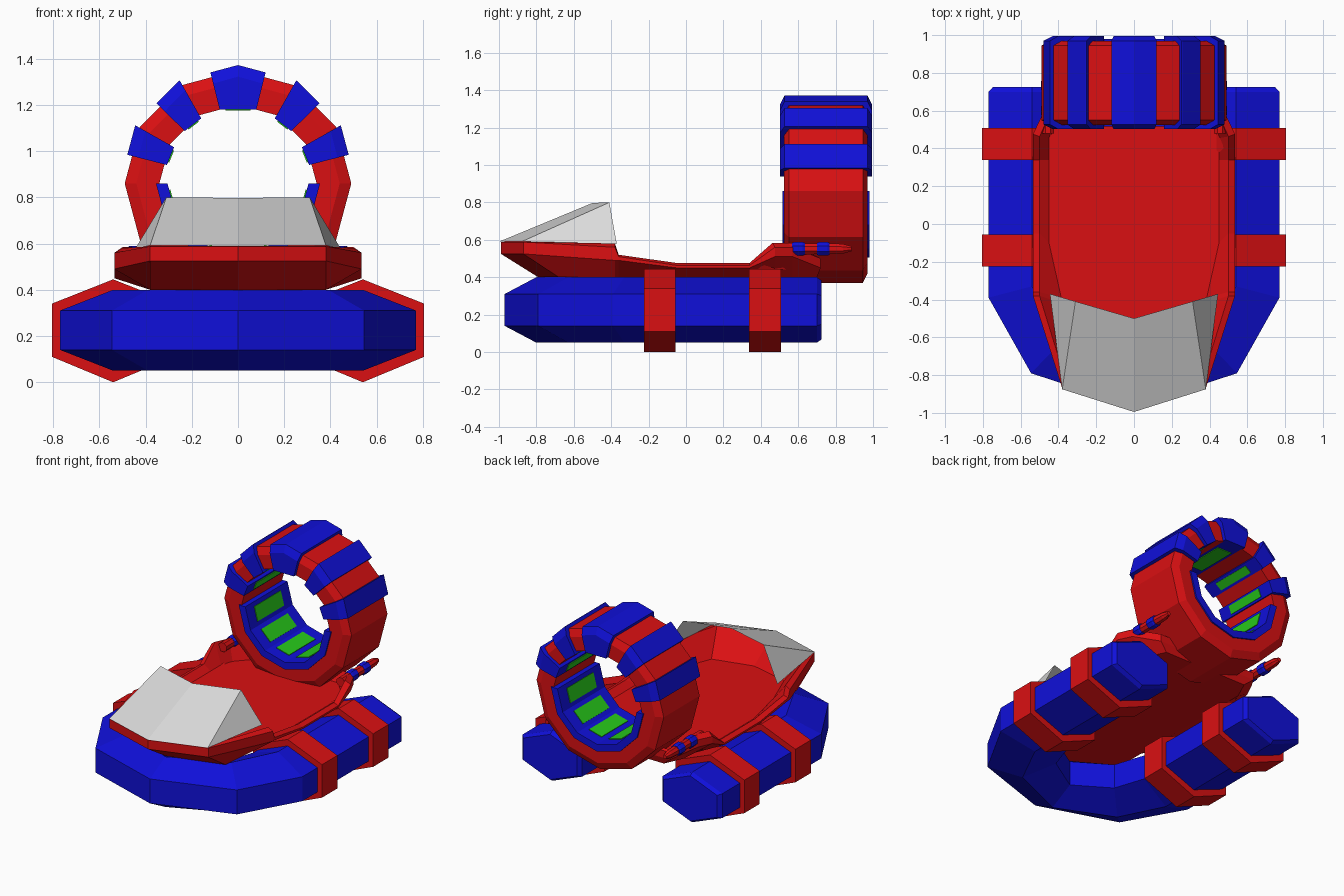
import bpy, bmesh, math
from math import radians, cos, sin

if "Cube" in bpy.data.objects:
    bpy.data.objects.remove(bpy.data.objects["Cube"])

def mat(name, r, g, b):
    m = bpy.data.materials.new(name)
    m.diffuse_color = (r, g, b, 1)
    m.use_nodes = True
    m.node_tree.nodes["Principled BSDF"].inputs["Base Color"].default_value = m.diffuse_color
    return m

RED = mat("red", 0.70, 0.005, 0.006)
BLUE = mat("blue", 0.005, 0.005, 0.70)
GREEN = mat("green", 0.02, 0.58, 0.01)
GREY = mat("light grey", 0.70, 0.70, 0.70)

def make(name, verts, faces, material, closed=True):
    me = bpy.data.meshes.new(name)
    me.from_pydata(verts, [], faces)
    bm = bmesh.new()
    bm.from_mesh(me)
    if closed:
        bmesh.ops.recalc_face_normals(bm, faces=bm.faces)
    bm.to_mesh(me)
    bm.free()
    me.materials.append(material)
    ob = bpy.data.objects.new(name, me)
    bpy.context.collection.objects.link(ob)
    return ob

def loft(name, loops, material, loop_path=False):
    """Skin equal-length closed loops; cap the ends unless the path closes."""
    n, k = len(loops[0]), len(loops)
    verts = [p for l in loops for p in l]
    faces = []
    for i in range(k if loop_path else k - 1):
        a, b = i * n, ((i + 1) % k) * n
        faces += [(a + j, a + (j + 1) % n, b + (j + 1) % n, b + j) for j in range(n)]
    if not loop_path:
        faces += [tuple(range(n)), tuple(range((k - 1) * n, k * n))]
    return make(name, verts, faces, material)

# ---- U-shaped float: hexagonal section swept round the bow
def hexa(out, mid, inn, s=1.0):
    def at(p, z):
        return (mid[0] + (p[0] - mid[0]) * s, mid[1] + (p[1] - mid[1]) * s, 0.225 + (z - 0.225) * s)
    return [at(out, .14), at(out, .31), at(mid, .40), at(inn, .31), at(inn, .14), at(mid, .05)]

stations = [((.77, .725), (.54, .725), (.31, .725), .9),
            ((.77, .70), (.54, .70), (.31, .70), 1),
            ((.77, -.39), (.54, -.33), (.31, -.27), 1),
            ((.545, -.79), (.39, -.63), (.24, -.48), 1),
            ((0, -.97), (0, -.80), (0, -.63), 1)]
mirrored = [tuple((-p[0], p[1]) for p in s[:3]) + (s[3],) for s in stations[-2::-1]]
loft("float_tube", [hexa(*s) for s in stations + mirrored], BLUE)

# ---- straps round the float
for side, label in ((1, "right"), (-1, "left")):
    for y0, y1, pos in ((-.225, -.055, "front"), (.338, .507, "rear")):
        sec = [(.805, .11), (.805, .34), (.54, .445), (.275, .34), (.275, .11), (.54, 0)]
        loft(f"strap_{pos}_{label}", [[(side * x, y, z) for x, z in sec] for y in (y0, y1)], RED)

# ---- hull: stacked outline loops with a raised rim and sunken floor
def ring_of(half):
    return half + [(-x, y, z) for x, y, z in half[:0:-1]]

low = [(0, -.99, .525), (.38, -.87, .525), (.535, -.38, .49), (.535, -.36, .49), (.535, -.05, .45),
       (.535, .34, .45), (.535, .475, .51), (.49, .57, .51), (.38, .72, .45)]
high = [(p[0], p[1], z) for p, z in zip(low, (.588, .588, .56, .51, .463, .463, .56, .56, .50))]
rim = [(p[0] * .935, p[1] * .975 if abs(p[1]) > .4 else p[1], z)
       for p, z in zip(low, (.59, .59, .58, .52, .476, .476, .584, .584, .51))]
floor = [(0, -.75, .44), (.28, -.68, .44), (.38, -.42, .44), (.385, -.39, .44), (.45, -.10, .44),
         (.45, .34, .44), (.45, .455, .44), (.42, .54, .44), (.31, .66, .44)]
bottom = [(0, -.79, .40), (.38, -.68, .40)] + [(.38, p[1], .40) for p in low[2:8]] + [(.32, .70, .40)]
loft("hull", [ring_of(l) for l in (bottom, low, high, rim, floor)], RED)

# ---- windshield: open folded sheet
ws = [(0, -.995, .592), (0, -.50, .797)]
for s in (1, -1):
    ws += [(s * .38, -.875, .592), (s * .31, -.41, .80), (s * .445, -.37, .577)]
make("windshield", ws, [(0, 2, 3, 1), (2, 4, 3), (0, 1, 6, 5), (5, 6, 7)], GREY, closed=False)

# ---- fan ring, 12-sided, centred on (0, CZ)
CZ = .86
def polar(deg, r, y):
    return (r * cos(radians(deg)), y, CZ + r * sin(radians(deg)))

def poly(deg):  # radius factor of a 12-gon with a corner at 0 degrees
    return cos(radians(15)) / cos(radians(deg % 30 - 15))

def arc(name, angles, y0, y1, inner, outer, material, full=False, flat=None, cut=.05):
    loops = []
    for a in angles:
        ri = inner / cos(radians(a - flat)) if flat is not None else inner
        ro = outer * poly(a)
        e = .025 if cut else 0
        prof = [(y0, ri), (y0, ro - cut), (y0 + e, ro), (y1 - e, ro), (y1, ro - cut), (y1, ri)]
        if not cut:
            prof = [prof[0], prof[1], prof[4], prof[5]]
        loops.append([polar(a, r, y) for y, r in prof])
    loft(name, loops, material, full)

def panel(name, deg, r, half):
    """Thin green plate lying on an inward-facing facet."""
    c, s = cos(radians(deg)), sin(radians(deg))
    loops = []
    for rr in (r + .002, r - .005):
        loops.append([(rr * c - t * s, y, CZ + rr * s + t * c)
                      for t, y in ((-half, .60), (half, .60), (half, .89), (-half, .89))])
    loft(name, loops, GREEN)

arc("fan_ring", range(0, 360, 30), .525, .97, .34, .49, RED, full=True)

bands = [(14.5, 29.5), (44.5, 60, 60.5), (76, 90, 104)]
bands += [tuple(180 - a for a in b[::-1]) for b in bands[:2]]
for i, b in enumerate(bands):
    mid = (b[0] + b[-1]) / 2
    inner = .32 if len(b) == 3 else .315
    arc(f"ring_band_{i}", b, .502, .995, inner, .512, BLUE, flat=mid)
    panel(f"band_panel_{i}", mid, inner, .055 if mid == 90 else .028)

# lower half liner with panels
arc("ring_liner", range(180, 361, 30), .515, .98, .305, .355, BLUE, cut=0)
for i in range(6):
    panel(f"liner_panel_{i}", 195 + 30 * i, .305 * cos(radians(15)), .05)

# ---- side rods joining the hull rim to the ring
def rod(name, x, sections, material):
    loft(name, [[(x + r * cos(radians(22.5 + 45 * k)), y, .552 + r * sin(radians(22.5 + 45 * k)))
                 for k in range(8)] for y, r in sections], material)

for side, label in ((1, "right"), (-1, "left")):
    x = side * .455
    rod(f"rod_{label}", x, [(.48, .033), (.78, .031), (.84, .028), (.885, .014)], RED)
    for i, y in enumerate((.567, .70)):
        rod(f"rod_band_{label}_{i}", x, [(y, .034), (y + .012, .04), (y + .056, .04), (y + .068, .034)], BLUE)
